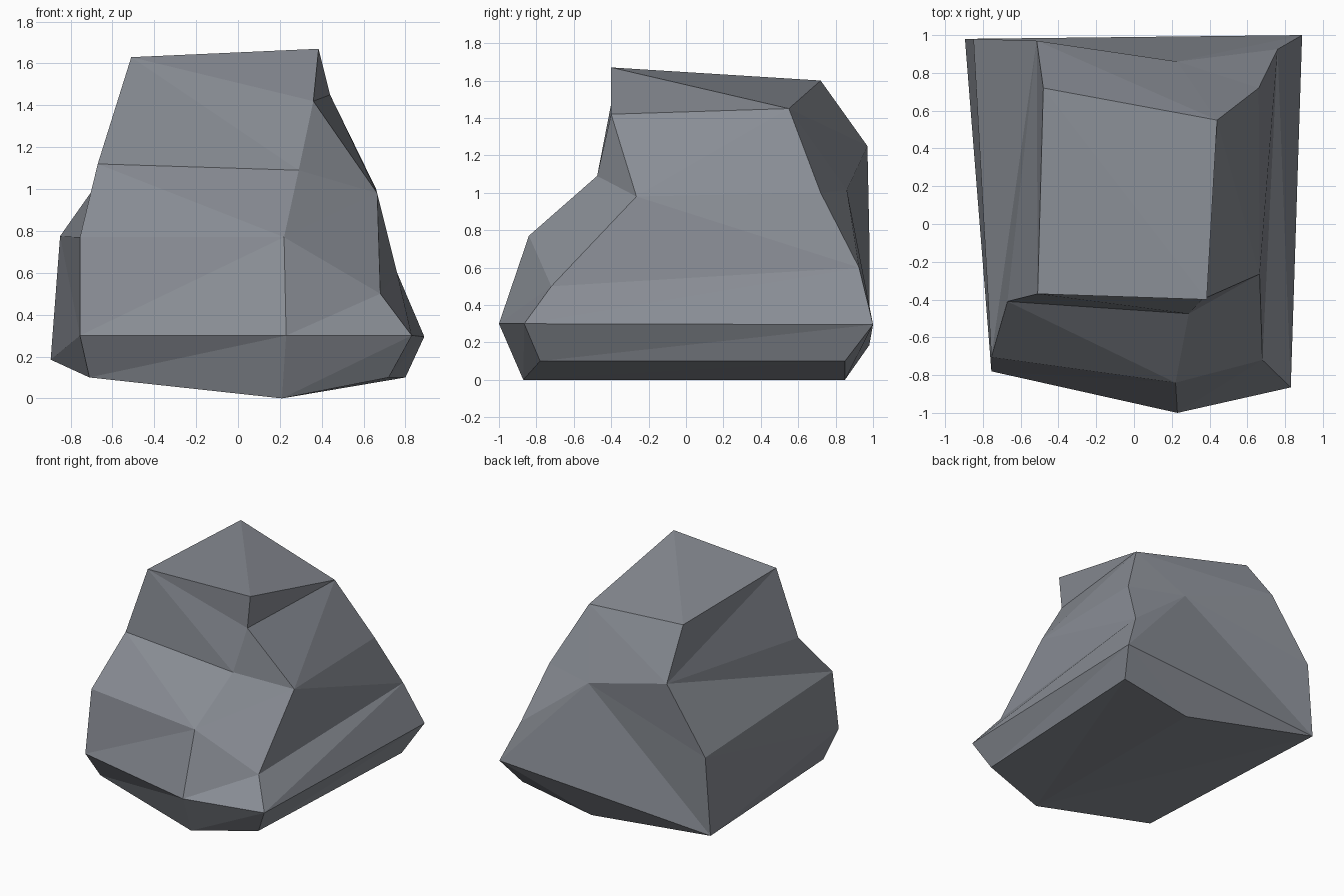
import bpy, bmesh

if "Cube" in bpy.data.objects:
    bpy.data.objects.remove(bpy.data.objects["Cube"])

# Corner points of the boulder, grouped by level
corners = {
    # crown
    "A": (-0.51, -0.37, 1.63), "B": (0.385, -0.40, 1.67),
    "C": (0.44, 0.55, 1.45), "D": (-0.48, 0.72, 1.60),
    # upper step and shoulders
    "E": (0.36, -0.40, 1.42), "F": (-0.67, -0.41, 1.12),
    "G": (0.29, -0.475, 1.09), "H": (0.665, -0.265, 0.98),
    "W": (-0.515, 0.97, 1.25), "X": (0.23, 0.86, 1.015), "Y": (0.66, 0.72, 1.00),
    # belly
    "I": (0.22, -0.84, 0.77), "J": (0.68, -0.72, 0.50),
    "M": (-0.755, -0.705, 0.77), "O": (-0.85, 0.98, 0.775), "Z": (0.76, 0.925, 0.60),
    # widest rim
    "K": (0.83, -0.865, 0.30), "L": (0.23, -1.0, 0.30),
    "N": (-0.755, -0.78, 0.30), "V": (0.89, 1.0, 0.295), "P": (-0.895, 0.98, 0.185),
    # underside
    "Q": (-0.71, -0.66, 0.10), "R": (0.72, -0.78, 0.10),
    "S": (0.80, 0.85, 0.10), "T": (0.21, -0.87, 0.0), "U": (0.21, 0.85, 0.0),
}

# Facets: each hub corner fans out to the corners around it
fans = {
    "B": "ECDA",       # flat top
    "A": "BEGF",       # upper front
    "H": "ECYZJIGE",   # right shoulder
    "I": "JLNMFG",     # front ledge
    "W": "CDAFMOXC",   # back left shoulder
    "X": "CYZVPO",     # back
    "N": "MOPQL",      # left side
    "K": "JLTRVZJ",    # right front corner
    "V": "RSUP",       # back right corner
    "T": "RSUPQL",     # underside
}

stone = bpy.data.materials.new("grey_stone")
stone.diffuse_color = (0.25, 0.267, 0.30, 1)
stone.use_nodes = True
stone.node_tree.nodes["Principled BSDF"].inputs["Base Color"].default_value = stone.diffuse_color

bm = bmesh.new()
v = {name: bm.verts.new(co) for name, co in corners.items()}
for hub, rim in fans.items():
    for a, b in zip(rim, rim[1:]):
        bm.faces.new((v[hub], v[a], v[b]))
bmesh.ops.recalc_face_normals(bm, faces=bm.faces)

mesh = bpy.data.meshes.new("boulder")
bm.to_mesh(mesh)
bm.free()
mesh.materials.append(stone)
bpy.context.collection.objects.link(bpy.data.objects.new("boulder", mesh))
